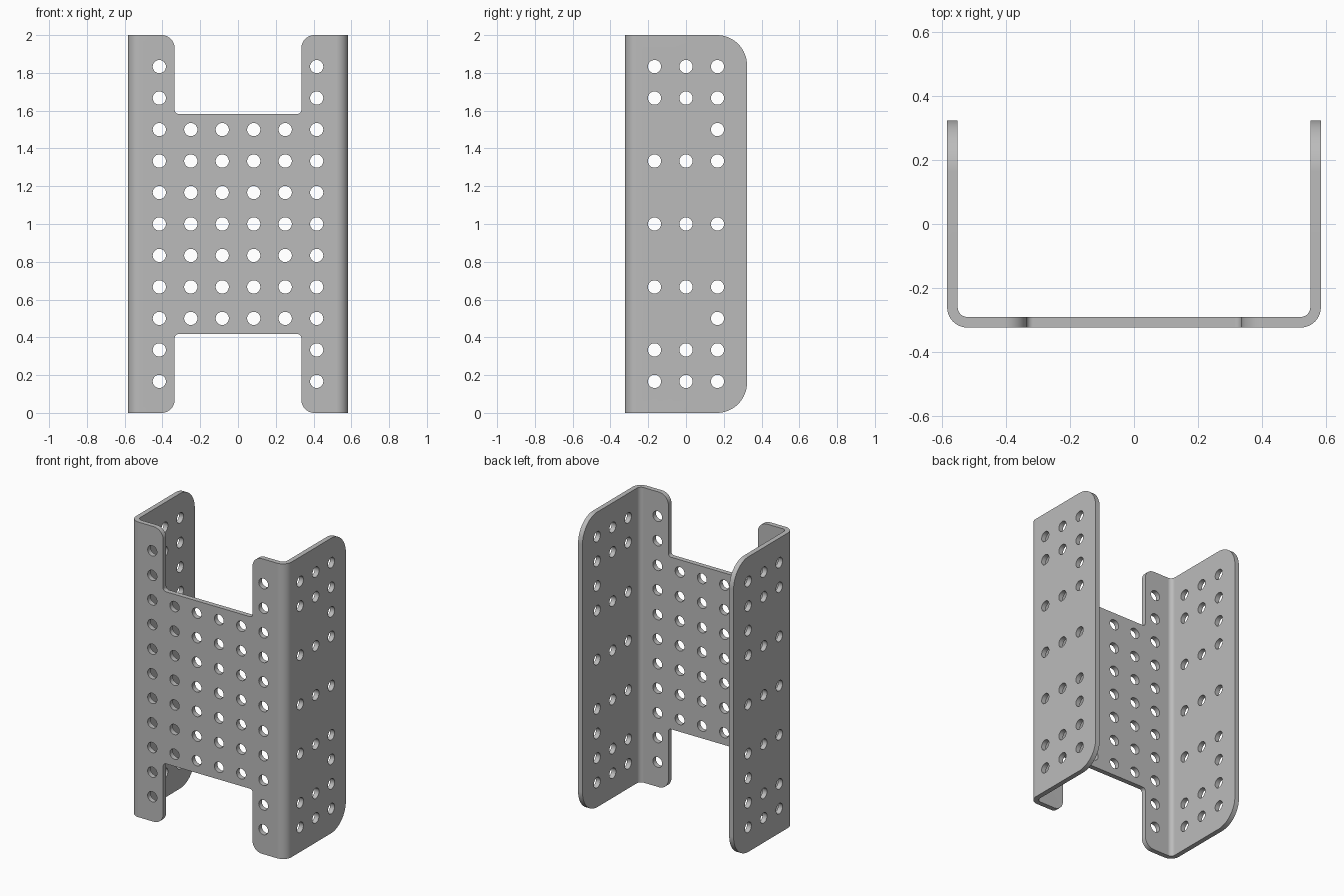
import bpy
import bmesh
from math import cos, sin, radians
from mathutils import Vector

HALF_W, HALF_D, HEIGHT = 0.583, 0.323, 2.0
THICK, BEND = 0.033, 0.063
HOLE_R, PITCH = 0.035, 1 / 6

cube = bpy.data.objects.get("Cube")
if cube:
    bpy.data.objects.remove(cube, do_unlink=True)


def arc(cx, cy, r, start, end, steps):
    """Points along a circular arc, angles in degrees."""
    angles = [radians(start + (end - start) * i / steps) for i in range(steps + 1)]
    return [(cx + r * cos(a), cy + r * sin(a)) for a in angles]


def prism(bm, outline, axis, low, high):
    """Closed prism of a 2D outline, extruded along the given axis."""
    def place(p, depth):
        co = list(p)
        co.insert(axis, depth)
        return Vector(co)
    base = bm.faces.new([bm.verts.new(place(p, low)) for p in outline])
    shift = place((0, 0), high - low)
    extruded = bmesh.ops.extrude_face_region(bm, geom=[base], use_keep_orig=True)
    moved = [g for g in extruded["geom"] if isinstance(g, bmesh.types.BMVert)]
    bmesh.ops.translate(bm, verts=moved, vec=shift)


def make_object(name, bm):
    bmesh.ops.recalc_face_normals(bm, faces=bm.faces[:])
    mesh = bpy.data.meshes.new(name)
    bm.to_mesh(mesh)
    bm.free()
    obj = bpy.data.objects.new(name, mesh)
    bpy.context.collection.objects.link(obj)
    return obj


# Bent sheet: a U profile with rounded bends
cx, cy = HALF_W - BEND, -HALF_D + BEND
outer = arc(cx, cy, BEND, -90, 0, 10) + [(HALF_W, HALF_D)]
inner = [(HALF_W - THICK, HALF_D)] + arc(cx, cy, BEND - THICK, 0, -90, 10)
right_half = outer + inner
left_half = [(-x, y) for x, y in reversed(right_half)]
bm = bmesh.new()
prism(bm, right_half + left_half, 2, 0, HEIGHT)
bracket = make_object("channel_bracket", bm)

cut = bmesh.new()
web = (-HALF_D - 0.1, -HALF_D + 0.1)

# Notches at both ends of the web, with rounded lugs
notch_z, notch_x, fillet, lug = 1.583, 0.335, 0.02, 0.07
half = arc(notch_x - fillet, notch_z + fillet, fillet, -90, 0, 6)
half += arc(notch_x + lug, HEIGHT - lug, lug, 180, 90, 10)
half += [(notch_x + lug, HEIGHT + 0.1)]
notch = half + [(-x, z) for x, z in reversed(half)]

# Rounded free corners of the flanges
r = 0.16
corner = arc(HALF_D - r, HEIGHT - r, r, 0, 90, 16)
corner += [(HALF_D - r, HEIGHT + 0.1), (HALF_D + 0.1, HEIGHT + 0.1),
           (HALF_D + 0.1, HEIGHT - r)]

for flip in (False, True):
    turn = lambda pts: [(a, HEIGHT - z if flip else z) for a, z in pts]
    prism(cut, turn(notch), 1, *web)
    prism(cut, turn(corner), 0, -1, 1)

# Holes in the web and through both flanges
for row in range(1, 12):
    z = row * PITCH
    columns = range(6) if 3 <= row <= 9 else (0, 5)
    for c in columns:
        circle = arc((c - 2.5) * PITCH, z, HOLE_R, 0, 360, 32)[:-1]
        prism(cut, circle, 1, *web)
    if row in (3, 9):
        flange_columns = (1,)
    elif row in (5, 7):
        flange_columns = ()
    else:
        flange_columns = (-1, 0, 1)
    for c in flange_columns:
        circle = arc(c * PITCH, z, HOLE_R, 0, 360, 32)[:-1]
        for low, high in ((-0.7, -0.5), (0.5, 0.7)):
            prism(cut, circle, 0, low, high)

cutter = make_object("bracket_cutter", cut)
cutter.hide_render = True

# Cut the sheet, then drop the cutter
boolean = bracket.modifiers.new("cutouts", "BOOLEAN")
boolean.operation = "DIFFERENCE"
boolean.solver = "EXACT"
boolean.object = cutter
bpy.ops.object.select_all(action="DESELECT")
bpy.context.view_layer.objects.active = bracket
bracket.select_set(True)
bpy.ops.object.modifier_apply(modifier=boolean.name)
bpy.data.objects.remove(cutter, do_unlink=True)

# Smooth bends, crisp edges, flat panels
bpy.ops.object.shade_smooth_by_angle(angle=radians(30))
weighted = bracket.modifiers.new("flat_panels", "WEIGHTED_NORMAL")
weighted.keep_sharp = True

# Plain grey metal
grey = bpy.data.materials.new("grey_metal")
grey.use_nodes = True
colour = (0.5, 0.5, 0.5, 1)
grey.diffuse_color = colour
grey.node_tree.nodes["Principled BSDF"].inputs["Base Color"].default_value = colour
bracket.data.materials.clear()
bracket.data.materials.append(grey)
